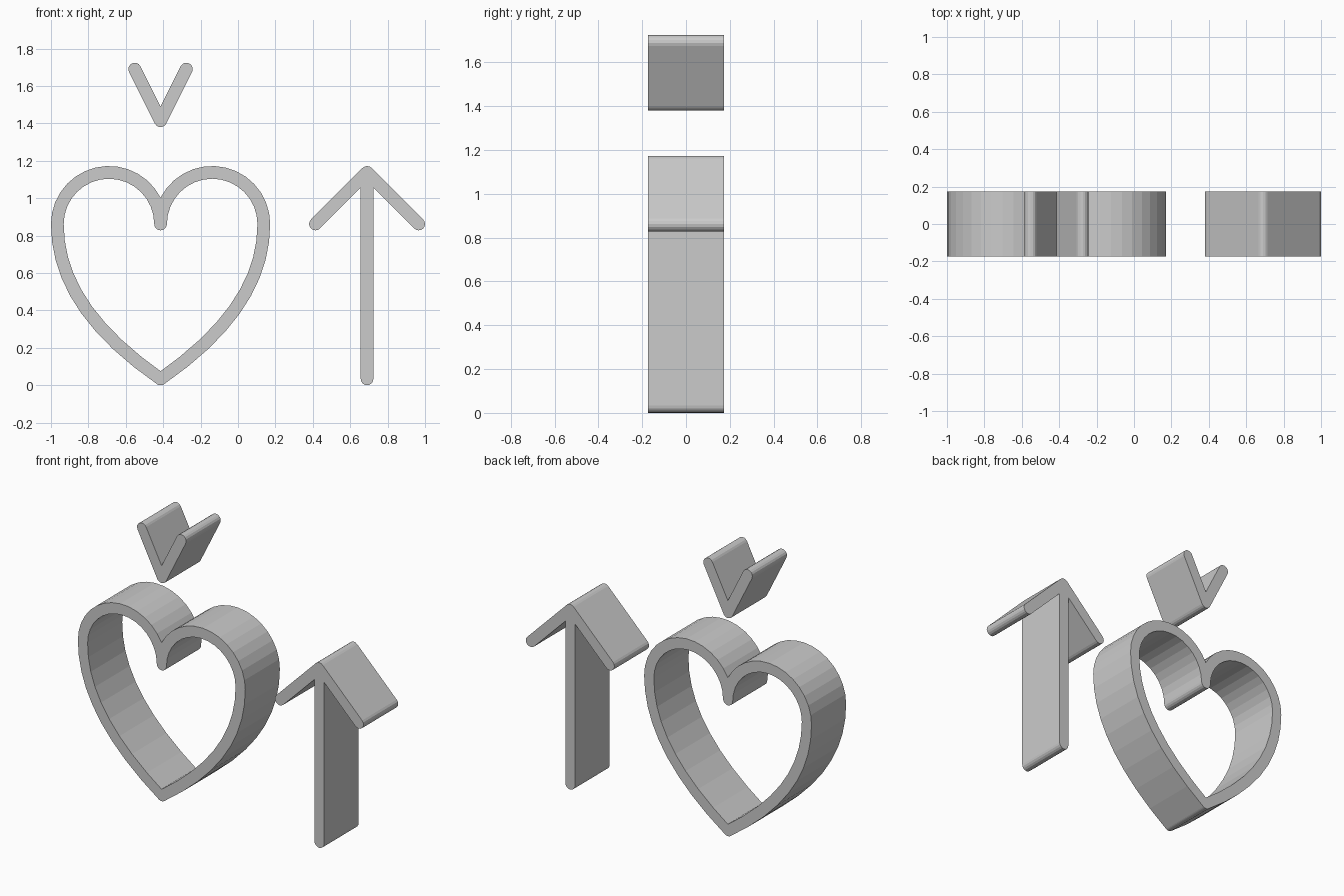
import bpy
import bmesh
from math import acos, atan2, cos, hypot, pi, radians, sin, sqrt
from mathutils import Vector
from mathutils.geometry import interpolate_bezier

cube = bpy.data.objects.get("Cube")
if cube:
    bpy.data.objects.remove(cube, do_unlink=True)

U = 0.276        # layout module
R = 0.034        # half the stroke width
DEPTH = 0.346

grey = bpy.data.materials.new("plain grey")
grey.use_nodes = True
COLOUR = (0.6, 0.6, 0.6, 1)
grey.diffuse_color = COLOUR
grey.node_tree.nodes["Principled BSDF"].inputs["Base Color"].default_value = COLOUR


def arc(cx, cz, radius, start, end, steps):
    """Points along a circular arc, angles in radians."""
    angles = [start + (end - start) * i / steps for i in range(steps + 1)]
    return [(cx + radius * cos(a), cz + radius * sin(a)) for a in angles]


def mirrored(half):
    """Close a right-hand half outline that starts and ends on the axis."""
    return half + [(-x, z) for x, z in reversed(half[1:-1])]


def slab(name, centre_x, loops):
    """Fill outlines (later loops are holes) and thicken them front to back."""
    bm = bmesh.new()
    for loop in loops:
        verts = [bm.verts.new((x, 0, z + R)) for x, z in loop]
        for a, b in zip(verts, verts[1:] + verts[:1]):
            bm.edges.new((a, b))
    bmesh.ops.triangle_fill(bm, use_beauty=True, use_dissolve=False,
                            edges=bm.edges[:], normal=(0, -1, 0))
    bmesh.ops.recalc_face_normals(bm, faces=bm.faces[:])
    mesh = bpy.data.meshes.new(name)
    bm.to_mesh(mesh)
    bm.free()
    mesh.materials.append(grey)
    obj = bpy.data.objects.new(name, mesh)
    obj.location.x = centre_x
    bpy.context.collection.objects.link(obj)
    thick = obj.modifiers.new("thickness", "SOLIDIFY")
    thick.thickness = DEPTH
    thick.offset = 0


# Heart: round lobes running into a curved lower side
p0, p1, p2, p3 = [Vector(p) for p in
                  ((2 * U, 3 * U), (2 * U, 2 * U), (0.4, U), (0, 0))]
path = interpolate_bezier(p0, p1, p2, p3, 10)
slope = atan2(p2.y, p2.x)


def side(offset):
    """Lower side of the heart, moved outward by offset."""
    points = []
    for i, p in enumerate(path):
        t = path[min(i + 1, len(path) - 1)] - path[max(i - 1, 0)]
        if i == 0:
            t = p1 - p0
        if i == len(path) - 1:
            t = p3 - p2
        length = hypot(t.x, t.y)
        points.append((p.x - t.y / length * offset, p.y + t.x / length * offset))
    return points


outer = [(0, 3 * U + sqrt((U + R) ** 2 - U ** 2))]
outer += arc(U, 3 * U, U + R, acos(-U / (U + R)), 0, 14)[1:]
outer += side(R)[1:-1]
outer += arc(0, 0, R, slope - pi / 2, -pi / 2, 3)

inner = [(0, R / cos(slope))]
inner += [p for p in reversed(side(-R)[1:-1]) if p[0] > R / 2]
inner += arc(U, 3 * U, U - R, 0, pi, 16)
inner += arc(0, 3 * U, R, 0, -pi / 2, 4)[1:]
slab("heart_ring", -1.5 * U, [mirrored(outer), mirrored(inner)])

# Chevron above the heart
lean = atan2(2, 1)
chevron = [(0, 5 * U + R * sqrt(5))]
chevron += arc(U / 2, 6 * U, R, lean + pi / 2, lean - pi / 2, 8)
chevron += arc(0, 5 * U, R, lean - pi / 2, -pi / 2, 3)
slab("chevron", -1.5 * U, [mirrored(chevron)])

# Upward arrow beside the heart
arrow = arc(0, 4 * U, R, pi / 2, pi / 4, 2)
arrow += arc(U, 3 * U, R, pi / 4, radians(-135), 8)
arrow += [(R, 4 * U - R * (1 + sqrt(2)))]
arrow += arc(0, 0, R, 0, -pi / 2, 4)
slab("up_arrow", 2.5 * U, [mirrored(arrow)])
